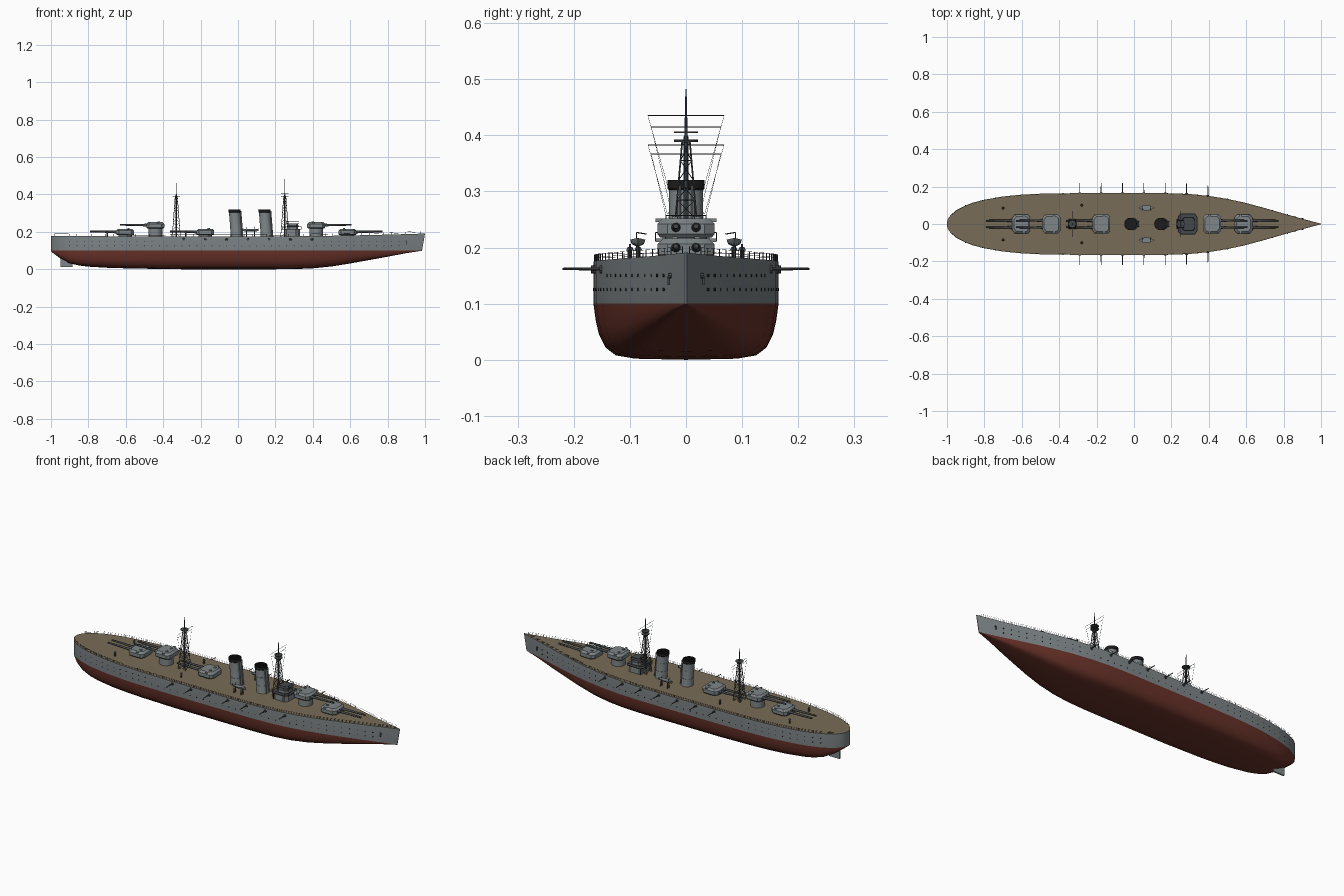
import bpy, bmesh, math
from mathutils import Vector, Matrix

if "Cube" in bpy.data.objects:
    bpy.data.objects.remove(bpy.data.objects["Cube"])

def material(name, r, g, b):
    m = bpy.data.materials.new(name)
    m.diffuse_color = (r, g, b, 1)
    m.use_nodes = True
    m.node_tree.nodes["Principled BSDF"].inputs["Base Color"].default_value = m.diffuse_color
    return m

GREY = material("hull grey", 0.21, 0.235, 0.245)
RED = material("underwater red", 0.14, 0.032, 0.022)
DECK = material("wood deck", 0.19, 0.15, 0.095)
DARK = material("dark grey", 0.06, 0.066, 0.07)
BLACK = material("soot black", 0.012, 0.012, 0.013)


class Part:
    """Collects primitives into one mesh object."""
    def __init__(self):
        self.bm = bmesh.new()

    def box(self, c, s):
        m = Matrix.Translation(c) @ Matrix.Diagonal((*s, 1))
        bmesh.ops.create_cube(self.bm, size=1, matrix=m)

    def rod(self, a, b, r1, r2=None, n=6):
        a, b = Vector(a), Vector(b)
        d = b - a
        m = Matrix.Translation((a + b) / 2) @ d.to_track_quat('Z', 'Y').to_matrix().to_4x4()
        bmesh.ops.create_cone(self.bm, cap_ends=True, segments=n, radius1=r1,
                              radius2=r1 if r2 is None else r2, depth=d.length, matrix=m)

    def loft(self, rings, cap=True):
        rows = [[self.bm.verts.new(p) for p in ring] for ring in rings]
        n = len(rows[0])
        for a, b in zip(rows, rows[1:]):
            for i in range(n):
                self.bm.faces.new((a[i], a[(i + 1) % n], b[(i + 1) % n], b[i]))
        if cap:
            self.bm.faces.new(rows[0])
            self.bm.faces.new(rows[-1])

    def done(self, name, *mats):
        bmesh.ops.recalc_face_normals(self.bm, faces=self.bm.faces)
        me = bpy.data.meshes.new(name)
        self.bm.to_mesh(me)
        self.bm.free()
        ob = bpy.data.objects.new(name, me)
        bpy.context.collection.objects.link(ob)
        for m in mats:
            me.materials.append(m)
        bpy.context.view_layer.objects.active = ob
        ob.select_set(True)
        bpy.ops.object.shade_smooth_by_angle(angle=math.radians(32))
        ob.select_set(False)
        return ob


# Hull stations: x, half breadth, keel height
ST = [(-1, .012, .096), (-.993, .03, .09), (-.98, .048, .08), (-.95, .074, .058), (-.9, .1, .032),
      (-.85, .117, .02), (-.8, .13, .014), (-.7, .147, .008), (-.6, .157, .005), (-.5, .162, .003),
      (-.3, .165, 0), (.1, .165, 0), (.2, .164, 0), (.3, .16, .001), (.4, .15, .005), (.5, .134, .015),
      (.6, .112, .031), (.7, .085, .049), (.8, .056, .067), (.9, .028, .085), (1, .0015, .099)]
WL = 0.1

def half(x):
    for (x0, b0, _), (x1, b1, _) in zip(ST, ST[1:]):
        if x0 <= x <= x1:
            return b0 + (b1 - b0) * (x - x0) / (x1 - x0)
    return 0

def deck(x):
    return 0.175 + 0.016 * max(0, x / 1.0) ** 2 + 0.003 * max(0, -x) ** 2

# Hull: lofted sections, red under the waterline, wood on the deck
SEC = [(1, 1), (.975, .7), (.94, .45), (.87, .22), (.76, .08), (.55, .02), (0, 0)]
hull = Part()
rows = []
for x, b, k in ST:
    rake = 0.016 * max(0, (x - .8) / .2)
    side = [(x, b, deck(x))]
    side += [(x - rake, b * f, k + (WL - k) * g) for f, g in SEC]
    ring = side + [(px, -py, pz) for px, py, pz in side[-2::-1]]
    rows.append([hull.bm.verts.new(p) for p in ring])
n = len(rows[0])
for a, b in zip(rows, rows[1:]):
    for i in range(n):
        j = (i + 1) % n
        f = hull.bm.faces.new((a[i], a[j], b[j], b[i]))
        f.material_index = 2 if j == 0 else (0 if i in (0, n - 2) else 1)
for r in (rows[0], rows[-1]):
    hull.bm.faces.new((r[0], r[1], r[-2], r[-1]))
    f = hull.bm.faces.new(r[1:-1])
    f.material_index = 1
hull.done("hull", GREY, RED, DECK)

rudder = Part()
rudder.loft([[(-.95, y, .012), (-.885, y, .012), (-.885, y, .06), (-.95, y, .075)] for y in (-.004, .004)])
rudder.done("rudder", GREY)

# Portholes, anchors and side guns
ports, anchors, guns, ports_guns = Part(), Part(), Part(), Part()
for s in (-1, 1):
    for i in range(45):
        x = -.9 + i * .04
        for z in ((.125, .15) if abs(x) > .45 else (.125,)):
            y = half(x - .006 if x > .8 else x)
            ports.rod((x, s * (y - .004), z), (x, s * (y + .001), z), .0027)
    y = half(.9)
    anchors.rod((.9, s * (y - .004), .15), (.9, s * (y + .004), .15), .005, n=8)
    anchors.box((.9, s * (y + .003), .141), (.005, .004, .016))
    for i in range(7):
        x = -.29 + i * .1142
        y = half(x)
        ports_guns.rod((x, s * (y - .01), .161), (x, s * (y + .004), .161), .009, .007, n=10)
        guns.rod((x, s * y, .162), (x, s * (y + .055), .162), .0028, .002)
ports.done("portholes", BLACK)
anchors.done("anchors", DARK)
ports_guns.done("side_gun_mounts", DARK)
guns.done("side_gun_barrels", DARK)

# Deck railing
rail = Part()
xs = [-.98 + i * .0391 for i in range(51)]
for s in (-1, 1):
    pts = [Vector((x, s * (half(x) - .002), deck(x))) for x in xs]
    for p in pts:
        rail.rod(p, p + Vector((0, 0, .012)), .0008, n=4)
    for h in (.006, .012):
        for p, q in zip(pts, pts[1:]):
            rail.rod(p + Vector((0, 0, h)), q + Vector((0, 0, h)), .0004, n=3)
rail.done("deck_railing", DARK)

# Main turrets: x, base height, facing direction
def plan(cx, z, hx, hy, c, d):
    pts = [(hx, hy - c * 1.3), (hx - c, hy), (-hx + c, hy), (-hx, hy - c),
           (-hx, -hy + c), (-hx + c, -hy), (hx - c, -hy), (hx, -hy + c * 1.3)]
    return [(cx + d * x, y, z) for x, y in pts]

for name, cx, z, d in (("front_low", .585, .182, 1), ("front_high", .418, .218, 1), ("middle", -.175, .182, -1),
                       ("rear_high", -.442, .218, -1), ("rear_low", -.603, .182, -1)):
    t = Part()
    t.loft([plan(cx, z, .044, .046, .014, d), plan(cx, z + .006, .048, .051, .014, d),
            plan(cx, z + .024, .048, .051, .014, d), plan(cx, z + .034, .038, .041, .013, d)])
    t.rod((cx, 0, .17), (cx, 0, z + .002), .037, n=32)
    for y in (-.02, .02):
        t.box((cx - d * .018, y, z + .035), (.012, .01, .005))
    t.box((cx - d * .015, 0, z + .031), (.01, .108, .006))
    t.done(name + "_turret", GREY)
    g = Part()
    for y in (-.018, .018):
        g.rod((cx + d * .04, y, z + .018), (cx + d * .062, y, z + .018), .009, .007, n=12)
        g.rod((cx + d * .06, y, z + .018), (cx + d * .188, y, z + .02), .0062, .0045, n=12)
    g.done(name + "_gun_barrels", DARK)

# Funnels, raked aft, with black caps
def circle(cx, z, r, m=32):
    return [(cx + r * math.cos(i * math.tau / m), r * math.sin(i * math.tau / m), z) for i in range(m)]

for name, cx in (("rear", -.007), ("front", .153)):
    ax = lambda z: cx - .08 * (z - .17)
    f = Part()
    f.loft([circle(ax(.17), .17, .033), circle(ax(.18), .18, .0305), circle(ax(.305), .305, .0305)])
    for z in (.215, .26):
        f.loft([circle(ax(z), z, .0315), circle(ax(z), z + .003, .0315)])
    for y in (-.012, .012):
        f.rod((ax(.17) + .033, y, .17), (ax(.31) + .033, y, .31), .003, n=8)
    f.done(name + "_funnel", GREY)
    c = Part()
    c.loft([circle(ax(.303), .303, .0315), circle(ax(.305), .305, .033), circle(ax(.32), .32, .033),
            circle(ax(.32), .32, .029), circle(ax(.312), .312, .029)])
    for k in range(-2, 3):
        c.box((ax(.318), k * .01, .317), (.05, .002, .003))
    c.done(name + "_funnel_cap", BLACK)

# Bridge: two houses, dark platforms, window band and rails
b = Part()
b.loft([plan(.29, z, .042, .045, .012, 1) for z in (.17, .213)])
b.loft([plan(.292, z, .03, .032, .01, 1) for z in (.213, .242)])
b.done("bridge_houses", GREY)
b = Part()
b.loft([plan(.288, z, .052, .055, .014, 1) for z in (.212, .216)])
b.loft([plan(.292, z, .035, .037, .01, 1) for z in (.242, .246)])
b.loft([plan(.292, z, .0305, .0325, .01, 1) for z in (.228, .236)])
for z, hx, hy, cx in ((.216, .051, .054, .288), (.246, .034, .036, .292)):
    ring = plan(cx, z + .011, hx, hy, .013, 1)
    for p, q in zip(ring, ring[1:] + ring[:1]):
        b.rod(p, q, .0009, n=4)
        b.rod((p[0], p[1], z), p, .0009, n=4)
for y in (-.045, .045):
    b.rod((.31, y, .175), (.31, y, .213), .002)
    b.rod((.25, y, .175), (.25, y, .213), .002)
b.done("bridge_platforms", DARK)

# Lattice masts with platforms, yards and stays
for name, mx, top, yards, plats in (("front", .25, .483, (.435, .415), (.388, .404)),
                                    ("rear", -.33, .462, (.383, .367), (.39,))):
    m = Part()
    m.rod((mx, 0, .17), (mx, 0, .4), .005, .004, n=8)
    m.rod((mx, 0, .4), (mx, 0, top), .003, .001)
    leg = lambda k, z: Vector((mx + (1 if k % 4 in (0, 3) else -1) * (.022 - .017 * (z - .17) / .23),
                               (1 if k % 4 < 2 else -1) * (.026 - .02 * (z - .17) / .23), z))
    levels = [.17, .21, .25, .285, .32, .355, .388]
    for lo, hi in zip(levels, levels[1:]):
        for k in range(4):
            m.rod(leg(k, lo), leg(k, hi), .0016, n=5)
            m.rod(leg(k, lo), leg(k + 1, hi), .0008, n=4)
            m.rod(leg(k + 1, lo), leg(k, hi), .0008, n=4)
            m.rod(leg(k, hi), leg(k + 1, hi), .0008, n=4)
    for z in plats:
        m.rod((mx, 0, z), (mx, 0, z + .003), .021, n=16)
    for z, w in zip(yards, (.068, .062)):
        m.rod((mx, -w, z), (mx, w, z), .0009, n=4)
        for s in (-1, 1):
            m.rod((mx, s * w, z), (mx, s * .03, z - .135), .0004, n=3)
    m.done(name + "_mast", DARK)

# Ship's boats on stands with davits
boat, stand, vents = Part(), Part(), Part()
for s in (-1, 1):
    rings = []
    for i in range(9):
        u = -1 + i / 4
        w = .0135 * max(.06, 1 - abs(u) ** 2.4)
        rings.append([(.067 + .042 * u, s * .086 + w * y, .214 + .003 * u * u - z * .013)
                      for y, z in ((1, 0), (.8, .6), (0, 1), (-.8, .6), (-1, 0))])
    boat.loft(rings)
    for x in (.045, .089):
        stand.rod((x, s * .086, .17), (x, s * .086, .204), .003)
        stand.rod((x, s * .1, .17), (x, s * .1, .206), .002)
        stand.rod((x, s * .088, .2), (x, s * .088, .227), .001, n=4)
        stand.rod((x, s * .088, .227), (x, s * .07, .224), .001, n=4)
    for x, y in ((-.28, .1), (-.7, .085)):
        vents.rod((x, s * y, .17), (x, s * y, .195), .004, n=8)
        vents.rod((x, s * y, .195), (x, s * y, .201), .007, .004, n=10)
boat.done("boats", GREY)
stand.done("boat_stands", DARK)
vents.done("deck_vents", DARK)
